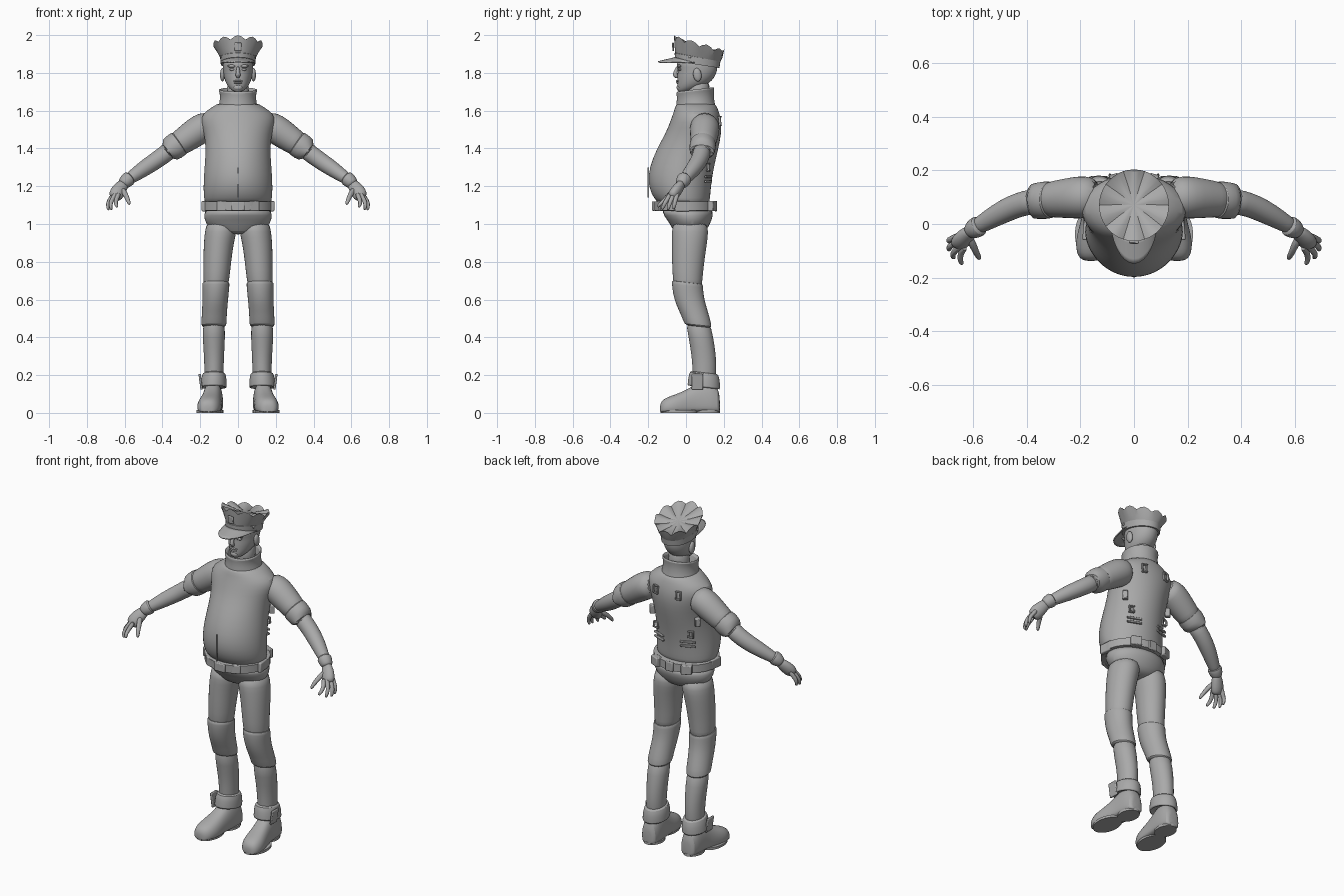
import bpy, bmesh, math
from mathutils import Vector, Matrix

grey = bpy.data.materials.new("plain grey")
grey.diffuse_color = (0.40, 0.40, 0.40, 1)


def finish(name, bm, mirror=False, sub=0, bevel=0, angle=40):
    """Turn a bmesh into a shaded object, optionally mirrored over x."""
    bmesh.ops.recalc_face_normals(bm, faces=bm.faces)
    me = bpy.data.meshes.new(name)
    bm.to_mesh(me)
    bm.free()
    me.materials.append(grey)
    ob = bpy.data.objects.new(name, me)
    bpy.context.collection.objects.link(ob)
    if bevel:
        m = ob.modifiers.new("bevel", 'BEVEL')
        m.width, m.segments = bevel, 2
    if sub:
        ob.modifiers.new("smooth", 'SUBSURF').levels = sub
        ob.modifiers["smooth"].render_levels = sub
    if mirror:
        ob.modifiers.new("mirror", 'MIRROR').use_clip = False
    bpy.context.view_layer.objects.active = ob
    ob.select_set(True)
    bpy.ops.object.shade_smooth_by_angle(angle=math.radians(angle))
    ob.select_set(False)
    return ob


def loft(name, rings, mirror=False, sub=1, angle=40, caps=True):
    bm = bmesh.new()
    vs = [[bm.verts.new(p) for p in r] for r in rings]
    n = len(rings[0])
    for a, b in zip(vs, vs[1:]):
        for i in range(n):
            bm.faces.new((a[i], a[(i + 1) % n], b[(i + 1) % n], b[i]))
    if caps:
        bm.faces.new(vs[0])
        bm.faces.new(vs[-1])
    return finish(name, bm, mirror, sub, 0, angle)


def column(name, rows, n=24, point=1.0, tilt=0.0, **kw):
    """Upright loft; rows are (z, x0, x1, y0, y1), point > 1 sharpens the front."""
    rings = []
    for z, x0, x1, y0, y1 in rows:
        cx, rx = (x0 + x1) / 2, (x1 - x0) / 2
        cy, ry = (y0 + y1) / 2, (y1 - y0) / 2
        ring = []
        for i in range(n):
            a = 2 * math.pi * i / n
            s = math.sin(a)
            s = -abs(s) ** point if s < 0 else s
            ring.append((cx + rx * math.cos(a), cy + ry * s, z + tilt * ry * s))
        rings.append(ring)
    return loft(name, rings, **kw)


def sym(rows):
    return [(z, -w, w, y0, y1) for z, w, y0, y1 in rows]


def tube(name, rows, n=16, flat=1.0, **kw):
    """Loft along a path of (x, y, z, radius); flat scales the second axis."""
    pts = [Vector(r[:3]) for r in rows]
    rings = []
    for i, p in enumerate(pts):
        t = (pts[min(i + 1, len(pts) - 1)] - pts[max(i - 1, 0)]).normalized()
        u = t.cross(Vector((0, 1, 0))).normalized()
        v = t.cross(u)
        r = rows[i][3]
        rings.append([p + u * r * math.cos(2 * math.pi * k / n) + v * r * flat * math.sin(2 * math.pi * k / n)
                      for k in range(n)])
    return loft(name, rings, **kw)


def block(name, pos, size, rot=(0, 0, 0), mirror=False, bevel=0.005):
    bm = bmesh.new()
    bmesh.ops.create_cube(bm, size=1)
    m = Matrix.Translation(pos)
    for ang, ax in zip(rot, 'XYZ'):
        m = m @ Matrix.Rotation(ang, 4, ax)
    bm.transform(m @ Matrix.Diagonal((*size, 1)))
    return finish(name, bm, mirror, 0, bevel)


def ball(name, pos, size, mirror=False, rx=0):
    bm = bmesh.new()
    bmesh.ops.create_uvsphere(bm, u_segments=16, v_segments=10, radius=1)
    bm.transform(Matrix.Translation(pos) @ Matrix.Rotation(rx, 4, 'X') @ Matrix.Diagonal((*size, 1)))
    return finish(name, bm, mirror)


# --- torso: round-bellied vest with a standing collar
column("vest", sym([(1.10, .165, -.12, .115), (1.115, .178, -.155, .125), (1.16, .183, -.185, .130),
                    (1.22, .183, -.202, .135), (1.30, .178, -.195, .148), (1.40, .170, -.155, .172),
                    (1.48, .180, -.108, .188), (1.54, .200, -.085, .188), (1.585, .190, -.068, .178),
                    (1.62, .135, -.058, .165), (1.645, .10, -.05, .15)]), n=32, point=1.12)
column("collar", sym([(1.60, .112, -.058, .160), (1.64, .098, -.052, .150), (1.685, .095, -.048, .147),
                      (1.705, .104, -.053, .152), (1.715, .100, -.048, .147), (1.708, .086, -.032, .135),
                      (1.66, .08, -.02, .13)]), n=24, tilt=.12, caps=False)
block("front_seam", (0, -.1995, 1.22), (.005, .006, .16), bevel=0)

# --- belt with buckle and pouches
column("belt", sym([(1.07, .180, -.165, .150), (1.072, .188, -.172, .158), (1.118, .188, -.174, .158),
                    (1.12, .180, -.165, .150)]), n=32, point=1.1, sub=0)
block("buckle", (0, -.172, 1.095), (.07, .016, .05))
block("front_belt_pouch", (.085, -.142, 1.095), (.055, .022, .052), (0, 0, .38), True)
block("side_belt_pouch", (.178, -.02, 1.095), (.022, .08, .056), (0, 0, .1), True)
block("back_belt_pouch", (.10, .137, 1.095), (.06, .035, .054), (0, 0, -.4), True)
block("back_belt_clip", (0, .158, 1.095), (.05, .014, .056))

# --- vest fittings on the back: strap loops and webbing bars
for k in (-1, 1):
    for h, z, x, y in ((.045, 1.545, .075, .179), (.035, 1.30, .115, .118)):
        for dx in (-.014, .014):
            block("strap_loop_side", (k * (x + dx), y, z), (.008, .014, h), (.1, 0, -k * .3), bevel=.003)
        for dz in (-h / 2, h / 2):
            block("strap_loop_bar", (k * x, y, z + dz), (.034, .014, .008), (.1, 0, -k * .3), bevel=.003)
for z in (1.225, 1.25):
    block("webbing_bar", (.095, .118, z), (.085, .012, .012), (0, 0, -.36), True, .003)
block("radio_plate", (.15, .105, 1.38), (.03, .03, .05), (0, 0, -.8), True)

# --- trousers: seat, thighs, knee pads, shins and cuffs
column("trouser_seat", sym([(.945, .05, -.03, .07), (.96, .125, -.065, .105), (1.0, .174, -.085, .128),
                            (1.045, .182, -.118, .145), (1.09, .178, -.14, .145)]), n=28)
column("thigh", [(.64, .058, .182, -.06, .085), (.70, .046, .184, -.070, .086), (.80, .036, .184, -.075, .097),
                 (.90, .022, .182, -.075, .112), (.96, .006, .176, -.076, .120), (1.02, .01, .165, -.07, .11)],
       mirror=True)
column("knee_section", [(.455, .072, .185, .012, .125), (.46, .060, .196, -.010, .138), (.50, .060, .193, -.022, .130),
                        (.56, .056, .190, -.052, .112), (.62, .050, .188, -.070, .095), (.68, .044, .190, -.076, .090),
                        (.692, .046, .188, -.073, .090), (.69, .06, .175, -.055, .075)], tilt=-.12, mirror=True)
column("shin", [(.13, .082, .178, .035, .155), (.22, .076, .178, .035, .162), (.30, .074, .180, .030, .160),
                (.40, .068, .188, .014, .145), (.50, .068, .186, -.008, .125)], mirror=True)
column("trouser_cuff", [(.15, .085, .17, .04, .15), (.132, .064, .196, .012, .176), (.135, .058, .202, .006, .182),
                        (.18, .060, .196, .012, .180), (.212, .066, .188, .020, .172), (.215, .08, .175, .035, .16)],
       tilt=-.12, mirror=True)
block("cuff_flap", (.198, .06, .165), (.012, .06, .085), (0, .14, 0), True)


# --- shoes: lofted heel to toe with a flat bottom
def shoe(name, rows, top_only):
    rings = []
    for y, cx, w, h in rows:
        ring = []
        for i in range(20):
            a = 2 * math.pi * i / 20
            c, s = math.cos(a), math.sin(a)
            px = cx + w * math.copysign(abs(c) ** .75, c)
            ring.append((px, y, .004 + h * (.3 + .7 * s) if s > 0 else .004 + h * .3 * (1 - abs(s) ** .4)))
        rings.append(ring)
    loft(name, rings, mirror=True)


shoe("shoe", [(.180, .130, .03, .07), (.172, .130, .046, .13), (.13, .131, .054, .165), (.07, .134, .054, .165),
              (.03, .139, .055, .135), (-.02, .146, .061, .108), (-.07, .153, .066, .090), (-.11, .157, .056, .075),
              (-.13, .160, .040, .058), (-.138, .160, .02, .035)], True)
column("shoe_sole", [(0, .078, .184, .04, .181), (.014, .078, .184, .04, .181)], mirror=True, sub=0)
column("shoe_front_sole", [(0, .092, .22, -.136, .06), (.014, .092, .22, -.136, .06)], mirror=True, sub=0)

# --- arms: sleeve, rolled sleeve cuff, forearm, glove cuff
tube("sleeve", [(.13, .10, 1.525, .07), (.18, .10, 1.515, .080), (.22, .098, 1.49, .080), (.29, .093, 1.44, .070),
                (.35, .087, 1.40, .064)], mirror=True)
tube("sleeve_cuff", [(.305, .09, 1.432, .058), (.308, .09, 1.430, .072), (.34, .088, 1.407, .071),
                     (.378, .084, 1.379, .067), (.382, .084, 1.376, .060), (.37, .085, 1.385, .045)], mirror=True)
tube("forearm", [(.34, .088, 1.405, .05), (.40, .080, 1.360, .047), (.45, .064, 1.325, .046), (.51, .034, 1.285, .042),
                 (.56, .004, 1.250, .034), (.60, -.018, 1.222, .028)], mirror=True)
tube("glove_cuff", [(.572, -.004, 1.245, .030), (.575, -.006, 1.243, .041), (.592, -.016, 1.228, .039),
                    (.605, -.024, 1.215, .033), (.612, -.03, 1.206, .026)], mirror=True)
tube("palm", [(.595, -.018, 1.222, .026), (.615, -.032, 1.200, .034), (.634, -.052, 1.175, .041),
              (.648, -.070, 1.150, .039), (.655, -.08, 1.138, .028)], flat=.75, mirror=True)

# --- fingers: base to tip with a slight curl
for fx, fy, tx, ty, tz in ((.668, -.052, .688, -.065, 1.075), (.666, -.072, .688, -.095, 1.07),
                           (.658, -.092, .672, -.125, 1.072), (.640, -.098, .642, -.147, 1.085)):
    mx, my = fx + (tx - fx) * .75 + .008, fy + (ty - fy) * .6
    tube("finger", [(fx - .012, fy + .01, 1.165, .013), (fx, fy, 1.142, .0135), (mx, my, 1.112, .012),
                    (tx, ty, tz + .012, .010), (tx - .003, ty, tz + .002, .005)], n=8, mirror=True)
tube("thumb", [(.618, -.045, 1.19, .015), (.600, -.075, 1.165, .016), (.588, -.105, 1.14, .013),
               (.577, -.125, 1.112, .011), (.574, -.130, 1.102, .005)], n=8, mirror=True)

# --- head and neck
column("neck", sym([(1.63, .062, 0, .125), (1.70, .058, .005, .122), (1.77, .058, .01, .13)]), n=20)
column("head", sym([(1.700, .018, -.040, .0), (1.708, .034, -.046, .05), (1.73, .056, -.047, .10),
                    (1.76, .070, -.046, .140), (1.79, .077, -.046, .158), (1.815, .079, -.042, .166),
                    (1.84, .081, -.050, .168), (1.88, .080, -.048, .160)]), n=28)
tube("nose", [(0, -.044, 1.835, .008), (0, -.053, 1.81, .010), (0, -.060, 1.792, .014), (0, -.052, 1.782, .013),
              (0, -.04, 1.778, .008)], n=12)
ball("brow", (.032, -.036, 1.836), (.024, .012, .008), True)
ball("eye", (.031, -.031, 1.818), (.015, .011, .007), True)
ball("upper_lip", (0, -.044, 1.757), (.026, .009, .005))
ball("lower_lip", (0, -.043, 1.747), (.021, .009, .006))
ball("chin", (0, -.036, 1.722), (.024, .014, .016))
ball("ear", (.082, .06, 1.79), (.013, .022, .036), True, .15)

# --- peaked cap: tilted band, flared scalloped crown, sunken fan top
N = 40


def cap_ring(rx, y0, y1, zf, zb, wave=0.0):
    ring = []
    for i in range(N):
        a = 2 * math.pi * i / N - math.pi / 2
        t = (1 + math.sin(a)) / 2
        bump = abs(math.cos(5 * (a + math.pi / 2)))
        ring.append((rx * math.cos(a), y0 + (y1 - y0) * t, zf + (zb - zf) * t + wave * (bump - .5)))
    return ring


loft("cap_band", [cap_ring(.083, -.048, .165, 1.862, 1.828), cap_ring(.091, -.058, .177, 1.862, 1.826),
                  cap_ring(.095, -.060, .182, 1.905, 1.860), cap_ring(.09, -.055, .178, 1.908, 1.863)], sub=0)
loft("cap_crown", [cap_ring(.092, -.056, .180, 1.900, 1.856), cap_ring(.108, -.060, .192, 1.935, 1.880),
                   cap_ring(.130, -.064, .203, 1.988, 1.912, .022), cap_ring(.122, -.056, .196, 1.985, 1.910, .016),
                   cap_ring(.06, .01, .135, 1.955, 1.915, .006), cap_ring(.004, .066, .074, 1.935, 1.933)],
     sub=0, angle=30)

# --- cap visor: curved plate reaching forward and down
bm = bmesh.new()
grid = []
for j in range(6):
    f = j / 5
    row = []
    for i in range(17):
        a = math.pi * i / 16
        c, s = math.cos(a), math.sin(a)
        back = .05 - .105 * s
        front = .04 - .187 * s
        row.append(bm.verts.new((.091 * c * (1 - .04 * f), back + (front - back) * f,
                                 1.868 + .012 * s - .022 * f * s - .012 * abs(c) ** 2)))
    grid.append(row)
for a, b in zip(grid, grid[1:]):
    for i in range(16):
        bm.faces.new((a[i], a[i + 1], b[i + 1], b[i]))
visor = finish("cap_visor", bm)
solid = visor.modifiers.new("thickness", 'SOLIDIFY')
solid.thickness, solid.offset = .008, 0
block("cap_badge", (0, -.068, 1.938), (.036, .010, .045), (.05, 0, 0))
block("cap_strap_button", (.088, .02, 1.885), (.012, .014, .014), mirror=True)
